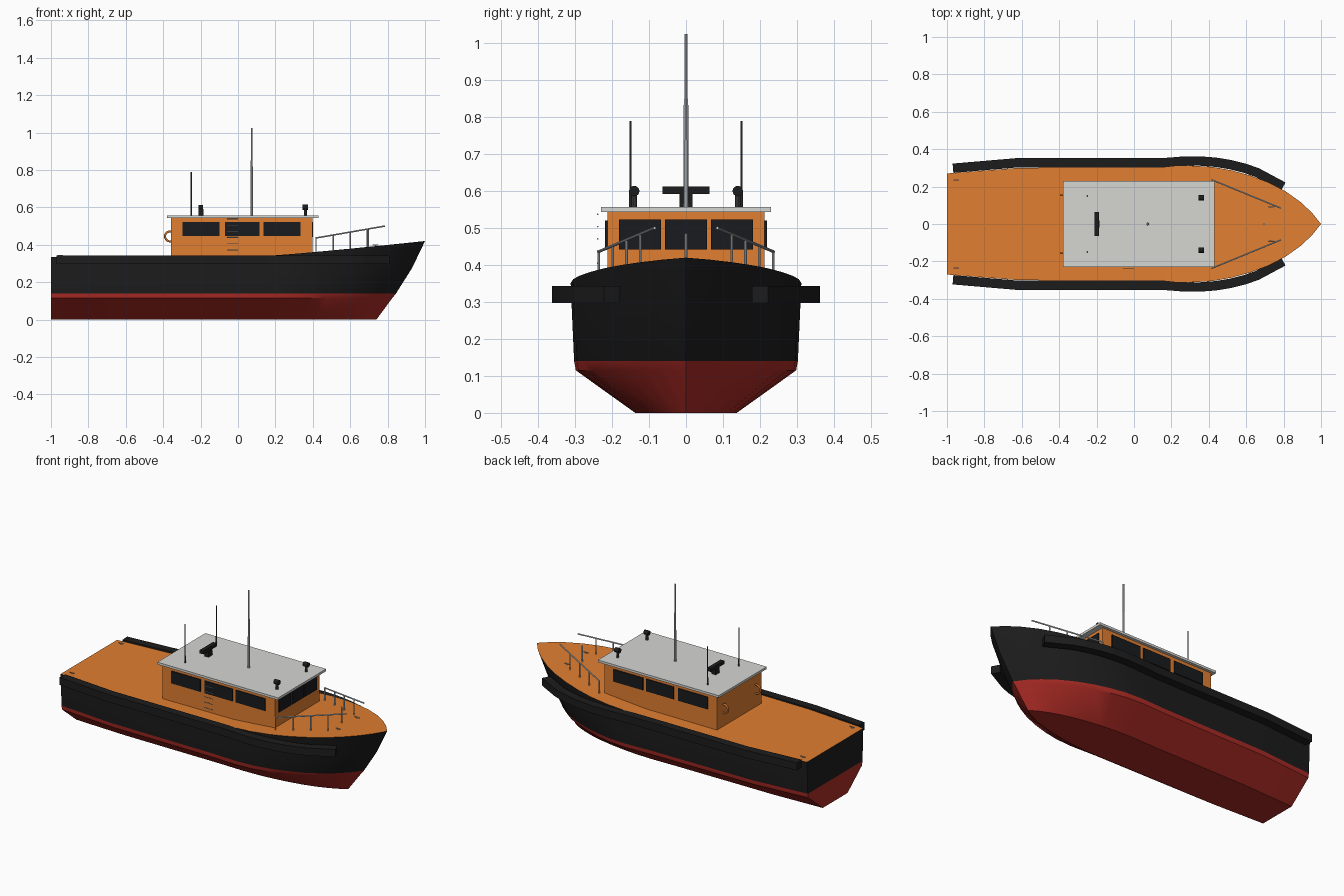
import bpy, bmesh, math
from mathutils import Vector

cube = bpy.data.objects.get("Cube")
if cube:
    bpy.data.objects.remove(cube, do_unlink=True)


def material(name, rgb):
    m = bpy.data.materials.new(name)
    m.use_nodes = True
    m.diffuse_color = (*rgb, 1)
    m.node_tree.nodes["Principled BSDF"].inputs["Base Color"].default_value = (*rgb, 1)
    return m


ORANGE = material("orange paint", (0.75, 0.21, 0.03))
BLACK = material("black paint", (0.012, 0.012, 0.012))
RED = material("red antifouling", (0.41, 0.024, 0.018))
ROOF = material("light grey", (0.67, 0.67, 0.65))
GLASS = material("dark glass", (0.01, 0.011, 0.013))
METAL = material("rail metal", (0.6, 0.62, 0.64))
DARK = material("dark metal", (0.06, 0.06, 0.065))


def finish(name, bm, mats, smooth=False):
    bmesh.ops.recalc_face_normals(bm, faces=bm.faces)
    me = bpy.data.meshes.new(name)
    bm.to_mesh(me)
    bm.free()
    for m in mats:
        me.materials.append(m)
    ob = bpy.data.objects.new(name, me)
    bpy.context.collection.objects.link(ob)
    if smooth:
        bpy.ops.object.select_all(action="DESELECT")
        ob.select_set(True)
        bpy.context.view_layer.objects.active = ob
        bpy.ops.object.shade_smooth_by_angle(angle=math.radians(30))
    return ob


def box(name, lo, hi, mat):
    bm = bmesh.new()
    bmesh.ops.create_cube(bm, size=1)
    for v in bm.verts:
        v.co = Vector([(a + b) / 2 + c * (b - a) for a, b, c in zip(lo, hi, v.co)])
    return finish(name, bm, [mat])


def rod(name, a, b, r, mat, r2=None, sides=10):
    a, b = Vector(a), Vector(b)
    bm = bmesh.new()
    bmesh.ops.create_cone(bm, cap_ends=True, segments=sides, radius1=r,
                          radius2=r if r2 is None else r2, depth=(b - a).length)
    bm.transform((b - a).to_track_quat("Z", "Y").to_matrix().to_4x4())
    bmesh.ops.translate(bm, verts=bm.verts, vec=(a + b) / 2)
    return finish(name, bm, [mat], True)


# Hull: deck outline (x, half width) eased along the length
OUTLINE = [(-1, .27), (-.62, .30), (.12, .305), (.3, .312), (.42, .305), (.52, .287),
           (.62, .26), (.72, .222), (.81, .175), (.89, .118), (.95, .062), (1, 0)]


def sheer(x):
    return .335 + .085 * max(0, (x - .08) / .92) ** 1.15


# Each level: width scale, stem x, height as a function of the deck height
LEVELS = [(.44, .74, lambda d: 0), (.955, .825, lambda d: .115), (.97, .845, lambda d: .14),
          (.985, .93, lambda d: .14 + (d - .14) * .48), (1, 1, lambda d: d)]
N = len(LEVELS)
bm = bmesh.new()
rings = []
for x, w in OUTLINE:
    half = [(-1 + (x + 1) * (end + 1) / 2, w * s, z(sheer(x))) for s, end, z in LEVELS]
    pts = half + [(px, -py, pz) for px, py, pz in reversed(half)]
    rings.append([bm.verts.new(p) for p in pts])
BANDS = [0, 0, 1, 1]
ring_mats = BANDS + [2] + BANDS[::-1] + [0]
for a, b in zip(rings, rings[1:]):
    for j in range(2 * N):
        k = (j + 1) % (2 * N)
        bm.faces.new((a[j], a[k], b[k], b[j])).material_index = ring_mats[j]
stern = rings[0]
for j in range(N - 1):
    f = bm.faces.new((stern[j], stern[j + 1], stern[-2 - j], stern[-1 - j]))
    f.material_index = BANDS[j]
bmesh.ops.remove_doubles(bm, verts=bm.verts, dist=.0005)
finish("hull", bm, [RED, BLACK, ORANGE], True)

# Rubber fenders swept along both sides
FENDER = [(-.97, .323), (-.63, .352), (.15, .352), (.25, .36), (.35, .362), (.44, .355),
          (.52, .342), (.6, .322), (.67, .297), (.81, .222)]
for side, label in ((1, "left"), (-1, "right")):
    bm = bmesh.new()
    prev = None
    for i, (x, y) in enumerate(FENDER):
        p, q = FENDER[max(i - 1, 0)], FENDER[min(i + 1, len(FENDER) - 1)]
        t = Vector((q[0] - p[0], q[1] - p[1])).normalized()
        ix, iy = x + t.y * .05, y - t.x * .05
        cur = [bm.verts.new((px, side * py, pz)) for px, py, pz in
               ((x, y, .297), (x, y, .343), (ix, iy, .343), (ix, iy, .297))]
        if prev:
            for j in range(4):
                bm.faces.new((prev[j], prev[j - 1], cur[j - 1], cur[j]))
        else:
            bm.faces.new(cur)
        prev = cur
    bm.faces.new(prev)
    finish(label + "_fender", bm, [BLACK])

# Wheelhouse with roof and windows
box("cabin", (-.357, -.213, .32), (.397, .213, .546), ORANGE)
box("cabin_roof", (-.38, -.23, .543), (.43, .23, .557), ROOF)
for y in (-.124, 0, .124):
    box("front_window", (.396, y - .057, .442), (.402, y + .057, .523), GLASS)
for side in (1, -1):
    for x0, x1 in ((-.296, -.1), (-.07, .115), (.137, .335)):
        ys = sorted((side * .212, side * .219))
        box("side_window", (x0, ys[0], .447), (x1, ys[1], .521), GLASS)

# Boarding rungs on the right cabin wall
for i in range(6):
    z = .372 + i * .033
    rod("ladder_rung", (-.06, -.239, z), (0, -.239, z), .0022, METAL, sides=8)

# Mast, antennas, searchlights and scanner on the roof
rod("mast_lower", (.073, 0, .555), (.073, 0, .85), .0075, METAL, .006)
rod("mast_upper", (.073, 0, .85), (.073, 0, 1.025), .0045, METAL)
box("scanner_base", (-.212, -.018, .555), (-.185, .018, .592), BLACK)
box("scanner_bar", (-.212, -.064, .592), (-.187, .064, .612), BLACK)
for s in (1, -1):
    rod("antenna_base", (-.25, s * .15, .555), (-.25, s * .15, .6), .0045, DARK)
    rod("antenna", (-.25, s * .15, .6), (-.25, s * .15, .79), .003, DARK)
    rod("searchlight_stand", (.36, s * .14, .555), (.36, s * .14, .592), .008, DARK)
    rod("searchlight", (.345, s * .14, .6), (.375, s * .14, .6), .014, BLACK, sides=16)

    # Grab handles on the back cabin wall
    bpy.ops.mesh.primitive_torus_add(location=(-.363, s * .155, .445),
                                     rotation=(math.pi / 2, 0, 0), major_radius=.027,
                                     minor_radius=.0055, major_segments=24, minor_segments=8)
    handle = bpy.context.object
    handle.name = "grab_handle"
    handle.data.materials.append(ORANGE)
    bpy.ops.object.shade_smooth_by_angle(angle=math.radians(60))

    # Bow rails with posts
    start, end = Vector((.415, s * .237, .436)), Vector((.785, s * .085, .5))
    rod("bow_rail", start, end, .004, METAL)
    for f in (0.005, .255, .5, .745):
        p = start.lerp(end, f)
        rod("rail_post", (p.x, p.y, sheer(p.x) - .01), p, .0037, METAL)

    # Mooring cleats
    for x, y in ((-.95, .235), (.735, .09)):
        z = sheer(x)
        rod("cleat_foot", (x, s * y, z - .005), (x, s * y, z + .006), .003, METAL)
        rod("cleat_bar", (x - .015, s * y, z + .007), (x + .015, s * y, z + .007), .0027, METAL)

# Mooring post on the bow centreline
rod("bow_post", (.695, 0, sheer(.695) - .01), (.695, 0, .485), .0045, METAL)
